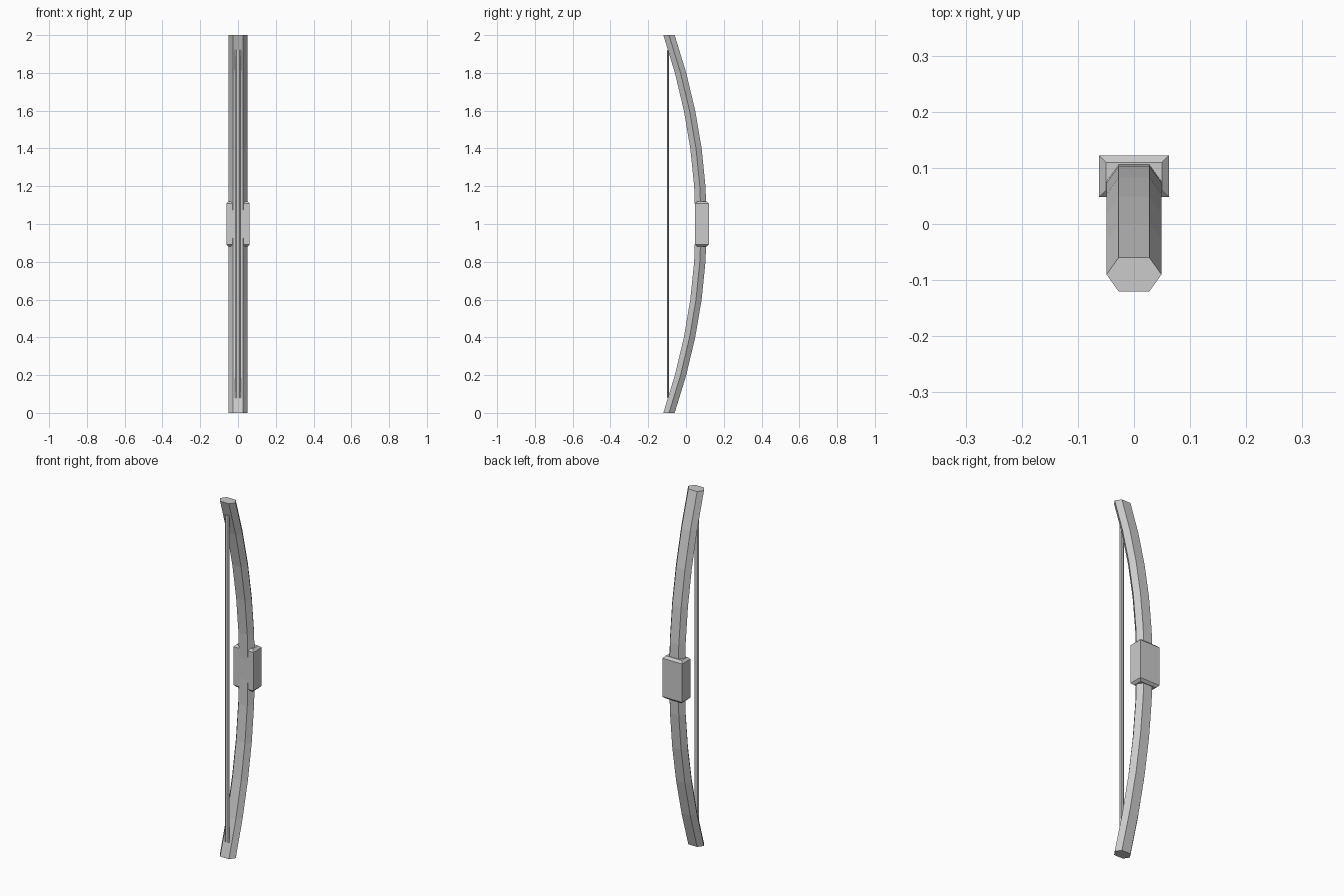
import bpy, bmesh

if "Cube" in bpy.data.objects:
    bpy.data.objects.remove(bpy.data.objects["Cube"])


def loft(name, rings):
    """Skin a stack of equal-sized point rings and cap both ends."""
    bm = bmesh.new()
    rows = [[bm.verts.new(p) for p in ring] for ring in rings]
    n = len(rows[0])
    for a, b in zip(rows, rows[1:]):
        for i in range(n):
            j = (i + 1) % n
            bm.faces.new((a[i], a[j], b[j], b[i]))
    bm.faces.new(rows[0][::-1])
    bm.faces.new(rows[-1])
    bmesh.ops.recalc_face_normals(bm, faces=bm.faces)
    mesh = bpy.data.meshes.new(name)
    bm.to_mesh(mesh)
    bm.free()
    obj = bpy.data.objects.new(name, mesh)
    bpy.context.collection.objects.link(obj)
    return obj


def hexagon(y, z, rx, ry):
    f = 0.028 / 0.05
    shape = [(1, 0), (f, 1), (-f, 1), (-1, 0), (-f, -1), (f, -1)]
    return [(rx * u, y + ry * v, z) for u, v in shape]


def rectangle(y, z, rx, ry):
    return [(rx * u, y + ry * v, z) for u, v in ((1, 1), (-1, 1), (-1, -1), (1, -1))]


# Curved hexagonal limbs with level sections
def bend(z):
    return 0.08 - 0.17 * (z - 1) ** 2


loft("bow_limbs", [hexagon(bend(i * 0.2), i * 0.2, 0.049, 0.03) for i in range(11)])

# Grip block with chamfered ends
loft("grip", [rectangle(0.085, z, 0.062 - c, 0.037 - c)
              for z, c in ((0.88, 0.0125), (0.892, 0), (1.108, 0), (1.12, 0.0125))])

# Thin straight string
loft("bow_string", [hexagon(-0.095, z, 0.015, 0.006) for z in (0.08, 1.92)])
